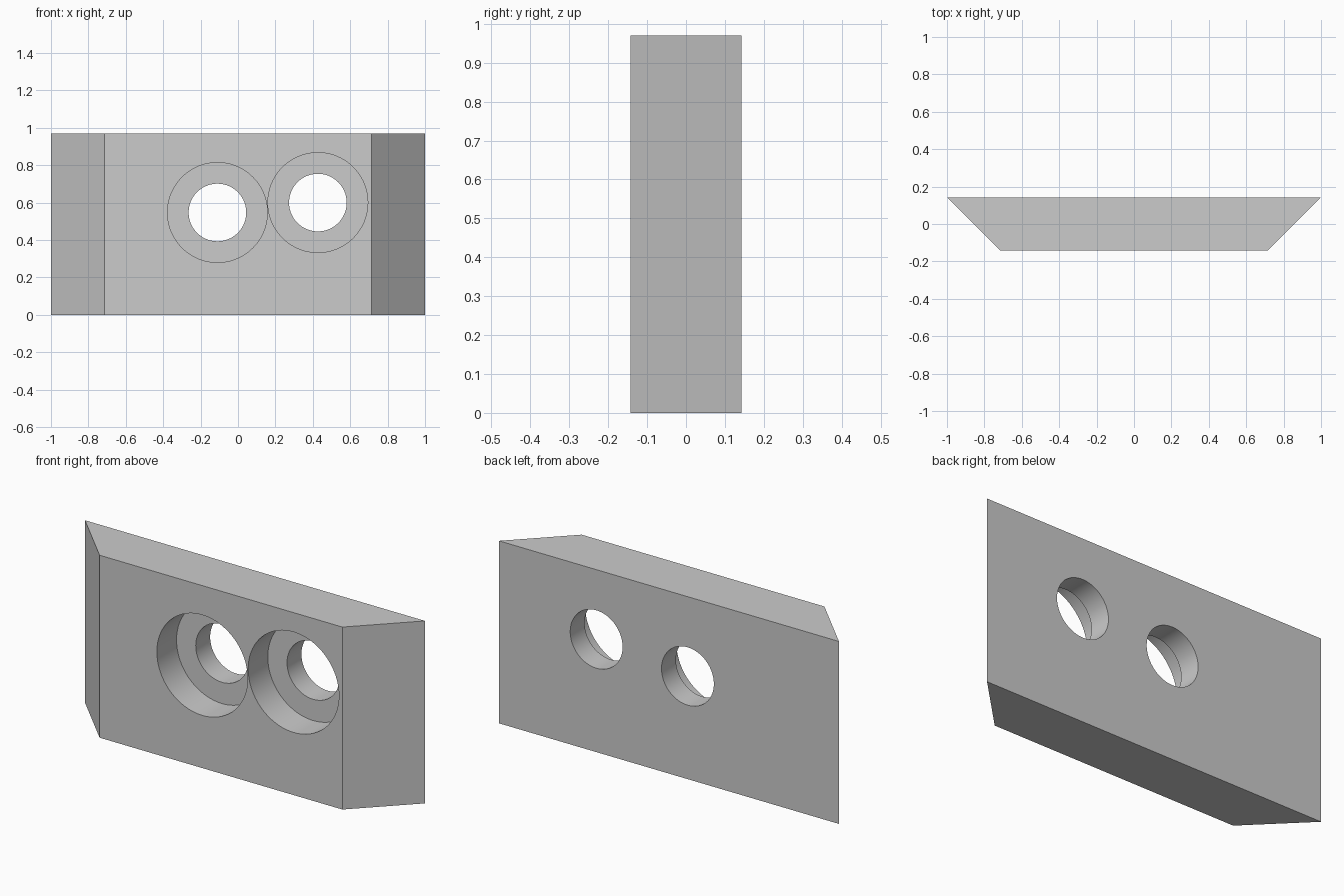
import bpy
import bmesh
import math

cube = bpy.data.objects.get("Cube")
if cube:
    bpy.data.objects.remove(cube, do_unlink=True)

HEIGHT = 0.97
HALF_DEPTH = 0.143
FRONT_HALF = 0.714
BORE_RADIUS, HOLE_RADIUS = 0.267, 0.154
BORE_DEPTH = 0.165
HOLES = [(-0.11, 0.547), (0.427, 0.6)]

# Single grey material
grey = bpy.data.materials.new("plain_grey")
grey.use_nodes = True
colour = (0.6, 0.6, 0.6, 1)
grey.diffuse_color = colour
grey.node_tree.nodes["Principled BSDF"].inputs["Base Color"].default_value = colour

# Block with slanted ends: trapezoid plan extruded upward
bm = bmesh.new()
plan = [(-FRONT_HALF, -HALF_DEPTH), (FRONT_HALF, -HALF_DEPTH),
        (1, HALF_DEPTH), (-1, HALF_DEPTH)]
base = bm.faces.new([bm.verts.new((x, y, 0)) for x, y in plan])
top = bmesh.ops.extrude_face_region(bm, geom=[base])["geom"]
bmesh.ops.translate(bm, vec=(0, 0, HEIGHT),
                    verts=[v for v in top if isinstance(v, bmesh.types.BMVert)])
bmesh.ops.recalc_face_normals(bm, faces=bm.faces)
mesh = bpy.data.meshes.new("slanted_block")
bm.to_mesh(mesh)
bm.free()
mesh.materials.append(grey)
block = bpy.data.objects.new("slanted_block", mesh)
bpy.context.collection.objects.link(block)
bpy.context.view_layer.objects.active = block
block.select_set(True)


def drill(name, x, z, radius, y_start, y_end):
    """Cut a round hole along y between two depths."""
    bpy.ops.mesh.primitive_cylinder_add(
        vertices=96, radius=radius, depth=y_end - y_start,
        location=(x, (y_start + y_end) / 2, z), rotation=(math.pi / 2, 0, 0))
    cutter = bpy.context.object
    cutter.name = name
    cutter.hide_render = True
    cutter.data.materials.append(grey)
    cut = block.modifiers.new(name, "BOOLEAN")
    cut.operation = "DIFFERENCE"
    cut.solver = "EXACT"
    cut.object = cutter
    bpy.ops.object.select_all(action="DESELECT")
    block.select_set(True)
    bpy.context.view_layer.objects.active = block
    bpy.ops.object.modifier_apply(modifier=cut.name)
    bpy.data.objects.remove(cutter, do_unlink=True)


# Counterbored bolt holes
for x, z in HOLES:
    drill("counterbore", x, z, BORE_RADIUS, -HALF_DEPTH - 0.1, -HALF_DEPTH + BORE_DEPTH)
    drill("through_hole", x, z, HOLE_RADIUS, -HALF_DEPTH - 0.1, HALF_DEPTH + 0.1)

bpy.ops.object.shade_smooth_by_angle(angle=math.radians(30))
